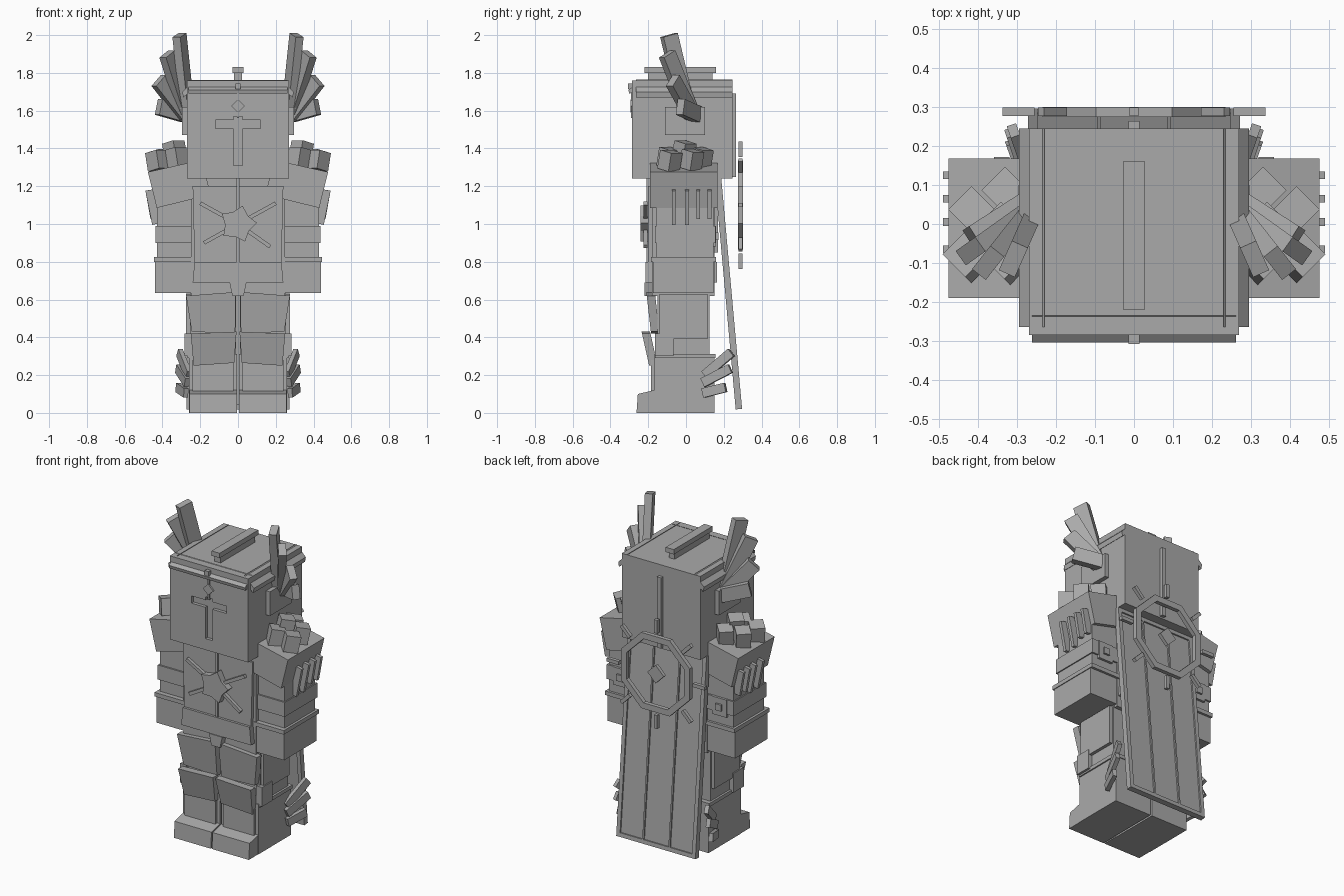
import bpy, bmesh, math
from mathutils import Matrix, Vector, Euler

if "Cube" in bpy.data.objects:
    bpy.data.objects.remove(bpy.data.objects["Cube"], do_unlink=True)

grey = bpy.data.materials.new("plain grey")
grey.use_nodes = True
COLOUR = (0.4, 0.4, 0.4, 1)
grey.diffuse_color = COLOUR
grey.node_tree.nodes["Principled BSDF"].inputs["Base Color"].default_value = COLOUR


def finish(name, bm, mirror=False):
    bmesh.ops.recalc_face_normals(bm, faces=bm.faces)
    me = bpy.data.meshes.new(name)
    bm.to_mesh(me)
    bm.free()
    me.materials.append(grey)
    ob = bpy.data.objects.new(name, me)
    bpy.context.collection.objects.link(ob)
    if mirror:
        mod = ob.modifiers.new("Mirror", 'MIRROR')
        mod.use_mirror_merge = False
    return ob


def block(name, size, matrix, mirror=False):
    bm = bmesh.new()
    bmesh.ops.create_cube(bm, size=1, matrix=matrix @ Matrix.Diagonal((*size, 1)))
    return finish(name, bm, mirror)


def box(name, x, y, z, mirror=False):
    """Box from (low, high) ranges on each axis."""
    size = [b - a for a, b in (x, y, z)]
    mid = [(a + b) / 2 for a, b in (x, y, z)]
    return block(name, size, Matrix.Translation(mid), mirror)


def turned(name, mid, size, rot, mirror=False, parent=Matrix()):
    m = Matrix.Translation(mid) @ Euler(rot).to_matrix().to_4x4()
    return block(name, size, parent @ m, mirror)


def bar(name, p, q, w, d, mirror=False):
    p, q = Vector(p), Vector(q)
    turn = (q - p).to_track_quat('Z', 'Y').to_matrix().to_4x4()
    return block(name, (w, d, (q - p).length), Matrix.Translation((p + q) / 2) @ turn, mirror)


def plate(name, pts, depth, axis='Y', top_shift=0, mirror=False):
    """Outline extruded along an axis; top_shift leans the upper edge along y."""
    bm = bmesh.new()
    zs = [p[1] for p in pts]
    rings = []
    for t in depth:
        ring = []
        for u, z in pts:
            lean = top_shift * (z - min(zs)) / (max(zs) - min(zs))
            ring.append(bm.verts.new((u, t + lean, z) if axis == 'Y' else (t, u, z)))
        rings.append(ring)
    a, b = rings
    bm.faces.new(a)
    bm.faces.new(b)
    for i in range(len(pts)):
        j = (i + 1) % len(pts)
        bm.faces.new((a[i], a[j], b[j], b[i]))
    return finish(name, bm, mirror)


# Helmet with a cross-shaped eye slot
helmet = box("helmet", (-.27, .27), (-.285, .245), (1.24, 1.76))
cutters = [box("slot_upright", (-.025, .025), (-.35, -.265), (1.31, 1.57)),
           box("slot_crossbar", (-.12, .12), (-.35, -.265), (1.505, 1.55))]
for c in cutters:
    c.hide_render = True
    c.hide_set(True)
    cut = helmet.modifiers.new("Slot", 'BOOLEAN')
    cut.object = c
    cut.solver = 'EXACT'
box("face_ridge", (-.006, .006), (-.292, -.28), (1.56, 1.7))
turned("face_diamond", (0, -.285, 1.625), (.05, .02, .05), (0, math.pi / 4, 0))
plate("helmet_side_eave", [(.23, 1.765), (.295, 1.7), (.29, 1.67), (.26, 1.695)],
      (-.265, .245), mirror=True)
bpy.data.objects["helmet_side_eave"].data.transform(Matrix())
plate("brow", [(-.235, 1.762), (-.305, 1.71), (-.3, 1.69), (-.25, 1.71)], (-.262, .262), 'X')
box("brow_stud", (-.014, .014), (-.308, -.28), (1.715, 1.745))
box("crest_base", (-.02, .02), (-.2, .14), (1.75, 1.81))
box("crest_cap", (-.028, .028), (-.22, .16), (1.8, 1.83))
box("helmet_back_strip", (-.014, .014), (.24, .265), (1.25, 1.69))
box("helmet_ear", (.25, .297), (-.11, .1), (1.47, 1.62), True)

# Feather fans on the helmet sides
FEATHERS = [((.27, .0, 1.62), (.31, -.09, 2.0)), ((.28, .02, 1.6), (.375, -.1, 1.9)),
            ((.28, .03, 1.58), (.42, -.07, 1.76)), ((.28, .06, 1.58), (.42, -.03, 1.62))]
for i, (p, q) in enumerate(FEATHERS):
    bar(f"feather_{i + 1}", p, q, .045, .085, True)

# Torso, chest ridge and belt
box("torso", (-.25, .25), (-.18, .15), (.62, 1.25))
plate("chest_plate", [(-.23, .8), (.23, .8), (.24, 1.2), (-.24, 1.2)], (-.2, -.17))
box("chest_ridge", (-.007, .007), (-.21, -.19), (.8, 1.24))
plate("belt", [(-.24, .69), (.24, .69), (.23, .8), (-.23, .8)], (-.215, .165))
plate("buckle", [(-.045, .69), (-.03, .62), (.03, .62), (.045, .69)], (-.22, -.17))
box("back_plate", (-.2, .2), (.14, .17), (.85, 1.1))

# Chest star with rays
star = []
for i in range(10):
    r, a = (.1, .068)[i % 2], math.pi * i / 5 + .25
    star.append((r * math.sin(a), 1 + r * math.cos(a)))
plate("chest_star", star, (-.24, -.2))
for i, (x, z) in enumerate([(-.2, 1.11), (.2, 1.11), (-.18, .9), (.17, .88)]):
    bar(f"star_ray_{i + 1}", (x * .3, -.215, 1 + (z - 1) * .3), (x, -.215, z), .02, .02)

# Arms
box("upper_arm", (.25, .43), (-.155, .145), (.8, 1.2), True)
box("arm_band", (.25, .437), (-.165, .155), (.9, .99), True)
box("gauntlet", (.24, .44), (-.175, .145), (.635, .825), True)
box("gauntlet_rim", (.235, .445), (-.185, .16), (.8, .825), True)
box("elbow_plate", (.29, .39), (.14, .16), (.88, .99), True)
box("elbow_stud", (.32, .36), (.15, .172), (.915, .955), True)

# Shoulder pads with studs and hanging straps
plate("shoulder_pad", [(.43, 1.085), (.477, 1.275), (.19, 1.34), (.145, 1.155)],
      (-.19, .168), mirror=True)
for i, y in enumerate((-.065, .005, .065, .125)):
    low = 1.0 if i < 2 else 1.03
    bar(f"shoulder_strap_{i + 1}", (.432 + (low - 1) * .3, y, low), (.468, y, 1.18), .02, .045, True)
STUDS = [(.41, .03, 1.34), (.335, -.01, 1.385), (.325, -.09, 1.35),
         (.425, -.085, 1.335), (.325, .08, 1.35)]
for i, p in enumerate(STUDS):
    turned(f"shoulder_stud_{i + 1}", p, (.085, .085, .1), (0, .22, math.pi / 4), True)

# Legs, boots and armour plates
box("boot", (.006, .26), (-.17, .15), (0, .31), True)
box("thigh", (.01, .255), (-.15, .125), (.3, .66), True)
box("boot_cuff", (.006, .268), (-.165, .155), (.29, .312), True)
plate("toe_cap", [(-.262, 0), (-.255, .1), (-.17, .12), (-.17, 0)], (.004, .258), 'X', mirror=True)
plate("thigh_plate", [(.015, .42), (.245, .43), (.275, .62), (.012, .64)],
      (-.185, -.14), top_shift=-.025, mirror=True)
plate("knee_plate", [(.02, .265), (.235, .25), (.25, .42), (.008, .43)],
      (-.195, -.15), top_shift=-.04, mirror=True)
box("shin_plate", (.025, .24), (-.185, -.16), (.11, .28), True)
box("hip_plate", (.24, .275), (-.14, .115), (.39, .63), True)
box("knee_side_guard", (.24, .282), (-.165, -.065), (.3, .42), True)

# Small wings on the boots
WINGS = [((.262, .1, .2), (.31, .24, .32)), ((.27, .09, .16), (.318, .235, .235)),
         ((.275, .09, .105), (.318, .21, .135))]
for i, (p, q) in enumerate(WINGS):
    bar(f"boot_wing_{i + 1}", p, q, .025, .05, True)

# Long cloak with a raised border and two ridges
cloak = Matrix.Translation((0, .225, .63)) @ Matrix.Rotation(.09, 4, 'X')
flat = (0, 0, 0)
turned("cloak", (0, 0, 0), (.52, .016, 1.22), flat, parent=cloak)
turned("cloak_edge", (.26, 0, 0), (.025, .034, 1.225), flat, True, cloak)
turned("cloak_ridge", (.09, .01, 0), (.01, .014, 1.2), flat, True, cloak)
turned("cloak_hem", (0, 0, -.6), (.54, .034, .025), flat, parent=cloak)
turned("cloak_collar", (0, 0, .6), (.54, .034, .025), flat, parent=cloak)

# Eight-sided ring with outer rays, behind the cloak
CENTRE = Vector((0, .288, 1.1))
bm = bmesh.new()
loops = []
for y, r in ((-.013, .255), (.013, .255), (.013, .215), (-.013, .215)):
    loops.append([bm.verts.new(CENTRE + Vector((r * math.cos(a), y, r * math.sin(a))))
                  for a in (math.pi * (k + .5) / 4 for k in range(8))])
for a, b in zip(loops, loops[1:] + loops[:1]):
    for k in range(8):
        n = (k + 1) % 8
        bm.faces.new((a[k], a[n], b[n], b[k]))
finish("halo_ring", bm)
for k in range(8):
    d = Vector((math.cos(k * math.pi / 4), 0, math.sin(k * math.pi / 4)))
    bar(f"halo_ray_{k + 1}", CENTRE + d * .255, CENTRE + d * .338, .022, .022)
turned("halo_diamond", CENTRE, (.08, .022, .08), (0, math.pi / 4, 0))
